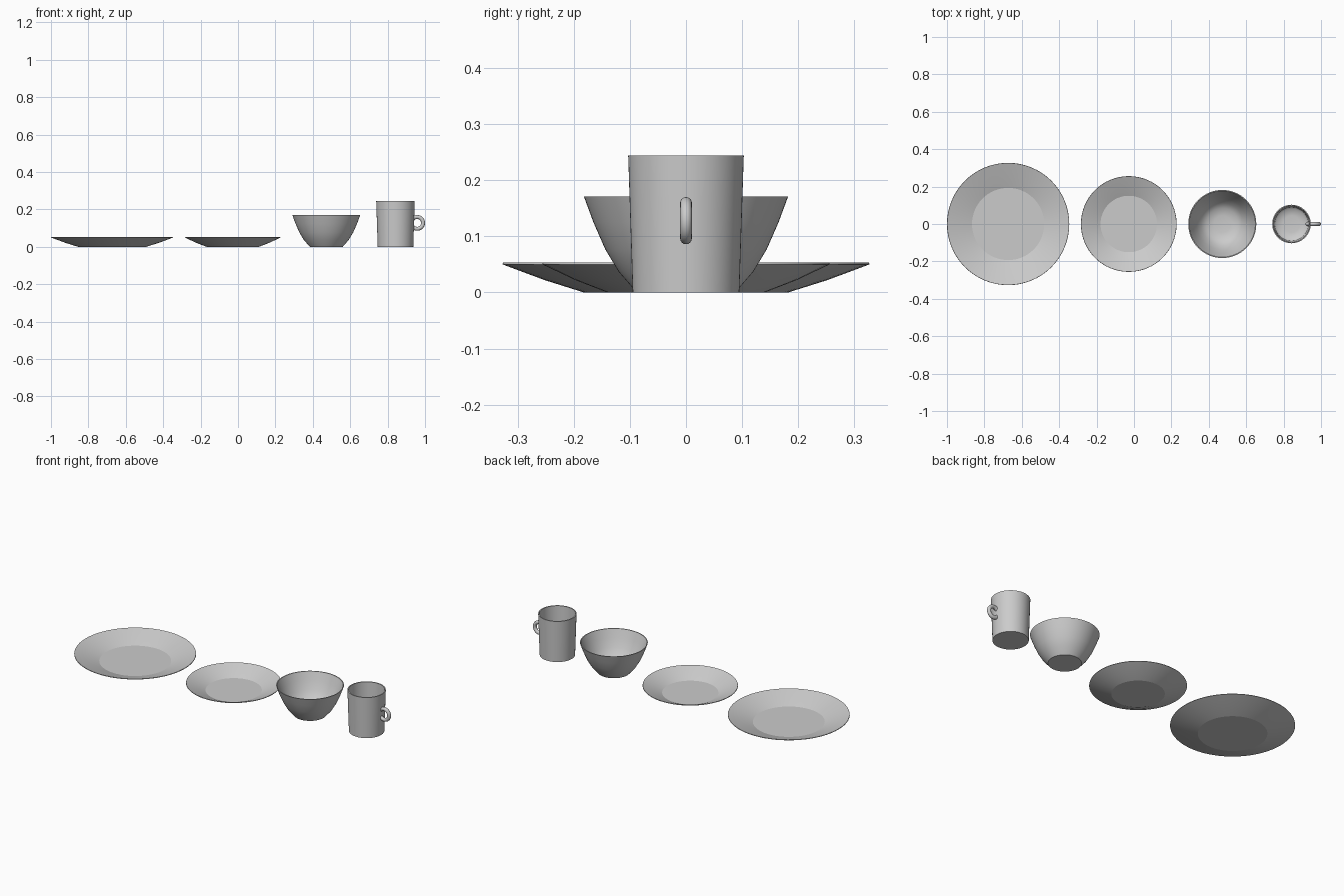
import bpy, bmesh, math

if "Cube" in bpy.data.objects:
    bpy.data.objects.remove(bpy.data.objects["Cube"])

SEGMENTS = 64


def lathe(name, x, profile, angle):
    """Spin an (r, z) profile that starts and ends on the axis."""
    bm = bmesh.new()
    rings = []
    for r, z in profile:
        if r == 0:
            rings.append([bm.verts.new((0, 0, z))])
        else:
            rings.append([bm.verts.new((r * math.cos(2 * math.pi * i / SEGMENTS),
                                        r * math.sin(2 * math.pi * i / SEGMENTS), z))
                          for i in range(SEGMENTS)])
    for a, b in zip(rings, rings[1:]):
        for i in range(SEGMENTS):
            j = (i + 1) % SEGMENTS
            corners = [a[i % len(a)], a[j % len(a)], b[j % len(b)], b[i % len(b)]]
            bm.faces.new(list(dict.fromkeys(corners)))
    bmesh.ops.recalc_face_normals(bm, faces=bm.faces)
    mesh = bpy.data.meshes.new(name)
    bm.to_mesh(mesh)
    bm.free()
    obj = bpy.data.objects.new(name, mesh)
    bpy.context.collection.objects.link(obj)
    obj.location.x = x
    smooth(obj, angle)
    return obj


def smooth(obj, angle):
    bpy.ops.object.select_all(action='DESELECT')
    obj.select_set(True)
    bpy.context.view_layer.objects.active = obj
    bpy.ops.object.shade_smooth_by_angle(angle=math.radians(angle))


def plate(name, x, rim, shoulder, foot):
    """Shallow plate: flat well, sloped side and slightly steeper rim."""
    lathe(name, x, [(0, 0), (foot, 0), (shoulder, 0.022), (rim, 0.050),
                    (rim - 0.001, 0.053), (shoulder, 0.029),
                    (foot + 0.011, 0.008), (0, 0.008)], 12)


# Plates
plate("dinner_plate", -0.673, 0.327, 0.252, 0.182)
plate("side_plate", -0.028, 0.256, 0.197, 0.140)

# Bowl with a curved wall and rounded inside
lathe("bowl", 0.472,
      [(0, 0), (0.088, 0), (0.120, 0.037), (0.144, 0.077), (0.165, 0.125),
       (0.182, 0.171), (0.177, 0.171), (0.159, 0.125), (0.137, 0.077),
       (0.113, 0.041), (0.085, 0.017), (0.045, 0.010), (0, 0.009)], 40)

# Mug body, slightly flared
lathe("mug_body", 0.842,
      [(0, 0), (0.095, 0), (0.103, 0.244), (0.097, 0.244), (0.090, 0.028),
       (0.080, 0.017), (0.045, 0.012), (0, 0.012)], 40)

# Ring handle set into the mug wall
bpy.ops.mesh.primitive_torus_add(major_segments=48, minor_segments=16,
                                 major_radius=0.0315, minor_radius=0.0105,
                                 location=(0.958, 0, 0.128),
                                 rotation=(math.pi / 2, 0, 0))
handle = bpy.context.object
handle.name = "mug_handle"
smooth(handle, 40)
